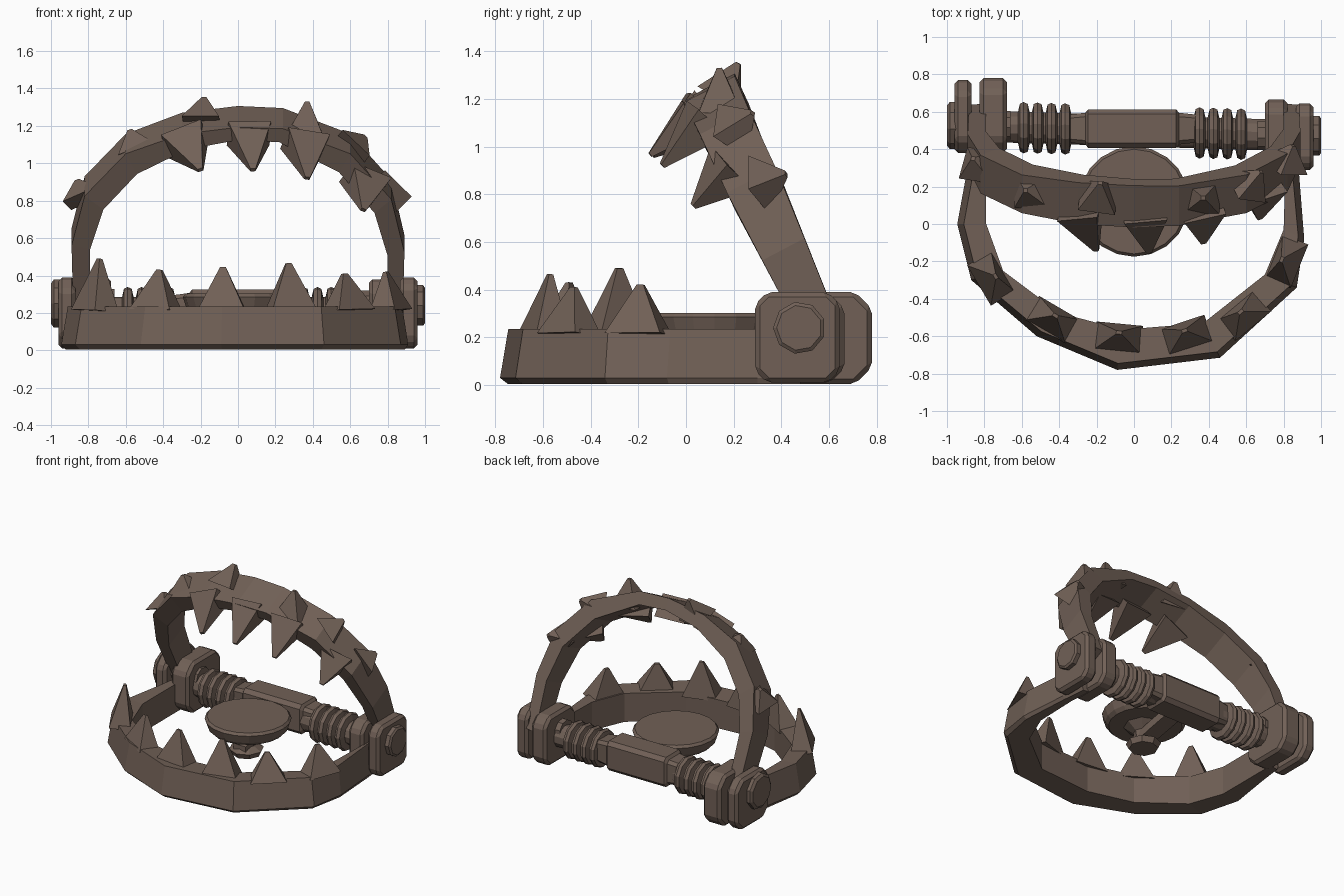
import bpy, bmesh, math
from mathutils import Vector as V

if "Cube" in bpy.data.objects:
    bpy.data.objects.remove(bpy.data.objects["Cube"])

iron = bpy.data.materials.new("rusty brown iron")
iron.diffuse_color = (0.165, 0.118, 0.094, 1)
iron.use_nodes = True
iron.node_tree.nodes["Principled BSDF"].inputs["Base Color"].default_value = iron.diffuse_color


def finish(name, bm, bevel=0.0):
    bmesh.ops.recalc_face_normals(bm, faces=bm.faces[:])
    me = bpy.data.meshes.new(name)
    bm.to_mesh(me)
    bm.free()
    me.materials.append(iron)
    ob = bpy.data.objects.new(name, me)
    bpy.context.scene.collection.objects.link(ob)
    if bevel:
        m = ob.modifiers.new("bevel", 'BEVEL')
        m.width, m.segments, m.limit_method = bevel, 1, 'ANGLE'
    return ob


def loft(name, rings, bevel=0.0):
    """Skin a list of closed cross-sections, capped at both ends."""
    bm = bmesh.new()
    vs = [[bm.verts.new(p) for p in r] for r in rings]
    n = len(vs[0])
    for a, b in zip(vs, vs[1:]):
        for i in range(n):
            bm.faces.new((a[i], a[(i + 1) % n], b[(i + 1) % n], b[i]))
    bm.faces.new(vs[0])
    bm.faces.new(vs[-1])
    return finish(name, bm, bevel)


def lathe_x(name, profile, y, z, sides=10, dy=0.0):
    """Turned part along x; profile is (x, radius)."""
    return loft(name, [[(x, y + dy * x + r * math.cos(2 * math.pi * (i + .5) / sides),
                         z + r * math.sin(2 * math.pi * (i + .5) / sides))
                        for i in range(sides)] for x, r in profile])


def tooth(name, base, tip, along, hw, hd):
    """Four-sided spike with a tiny blunt tip, sunk slightly into the band."""
    base, tip = V(base), V(tip)
    axis = (tip - base).normalized()
    t = V(along)
    t = (t - axis * t.dot(axis)).normalized()
    s = axis.cross(t)
    rings = []
    for c, k in ((base - axis * 0.02, 1), (tip, 0.12)):
        rings.append([c + t * hw * k * i + s * hd * k * j
                      for i, j in ((-1, -1), (1, -1), (1, 1), (-1, 1))])
    loft(name, rings)


# lower jaw: flat-lying band, outer wall leaning inwards
outer = [(-.86, .50), (-.89, .30), (-.945, 0), (-.87, -.30), (-.52, -.60), (-.09, -.78),
         (.46, -.715), (.87, -.34), (.91, -.08), (.88, .30), (.86, .48)]
inner = [(-.79, .50), (-.79, .30), (-.79, 0), (-.70, -.25), (-.40, -.475), (-.06, -.565),
         (.37, -.53), (.70, -.27), (.80, -.03), (.81, .30), (.80, .48)]
rings = []
for o, i in zip(outer, inner):
    o, i = V(o), V(i)
    t = o + (i - o).normalized() * 0.035
    rings.append([(o.x, o.y, .03), (t.x, t.y, .235), (i.x, i.y, .225), (i.x, i.y, .012),
                  (o.x + (i.x - o.x) * .15, o.y + (i.y - o.y) * .15, .005)])
loft("lower_jaw", rings)

# lower jaw teeth: tip x, y, z
for k, (x, y, z) in enumerate([(-.74, -.28, .49), (-.42, -.49, .43), (-.08, -.58, .445),
                               (.27, -.57, .465), (.57, -.47, .41), (.79, -.19, .42)]):
    tangent = (-(y - .05), x * .75, 0)
    out = V((x, y - .05, 0)).normalized() * 0.025
    tooth(f"lower_tooth_{k + 1}", (x + out.x, y + out.y, .23), (x, y, z), tangent, .125, .075)


# upper jaw: arch in a plane leaning forward
def arch(x, h, n):
    return V((x, .57 - .42 * h + .907 * n, .22 + .907 * h + .42 * n))


top = [(-.88, 0, .08), (-.89, .42, .10), (-.82, .72, .115), (-.60, .97, .115), (-.30, 1.09, .125),
       (0, 1.13, .125), (.24, 1.12, .12), (.60, .97, .115), (.82, .70, .115), (.89, .38, .10),
       (.88, 0, .08)]
low = [(-.79, 0), (-.79, .40), (-.72, .64), (-.54, .85), (-.27, 1.0), (0, 1.055),
       (.22, 1.04), (.54, .86), (.73, .62), (.80, .36), (.80, 0)]
loft("upper_jaw", [[arch(x, h, -w), arch(x, h + .01, w), arch(a, b, w), arch(a, b, -w)]
                   for (x, h, w), (a, b) in zip(top, low)])

# inward teeth: base on the arch, then tip
for k, (b, tip) in enumerate([((-.28, 1.03, -.08), (-.20, -.14, .965)),
                              ((.06, 1.06, -.08), (.08, -.15, .965)),
                              ((.36, 1.01, -.08), (.37, -.10, .92)),
                              ((.68, .78, -.07), (.67, .03, .75))]):
    tooth(f"upper_inner_tooth_{k + 1}", arch(*b), tip, (1, 0, -b[0] * 1.1), .115, .085)

# outward teeth
for k, (b, tip) in enumerate([((-.83, .66, .03), (-.86, .35, .91)),
                              ((-.55, .96, .01), (-.58, .18, 1.18)),
                              ((-.19, 1.09, .04), (-.18, .22, 1.35)),
                              ((.36, 1.04, .01), (.37, .14, 1.33)),
                              ((.61, .93, .03), (.68, .28, 1.14)),
                              ((.81, .67, .04), (.85, .42, .885))]):
    tooth(f"upper_outer_tooth_{k + 1}", arch(*b), tip, (1, 0, -b[0] * 1.2), .10, .09)


# hinge plates: chamfered slabs standing across the rod
def plate(name, x0, x1, y0, y1, z0, z1, c=.07):
    prof = [(y0 + c, z0), (y1 - c, z0), (y1, z0 + c), (y1, z1 - c),
            (y1 - c, z1), (y0 + c, z1), (y0, z1 - c), (y0, z0 + c)]
    loft(name, [[(x, y, z) for y, z in prof] for x in (x0, x1)], .02)


plate("right_outer_plate", .865, .96, .29, .645, .01, .39, .05)
plate("right_inner_plate", .70, .82, .30, .665, .01, .38, .06)
plate("left_outer_plate", -.96, -.87, .38, .77, .01, .39)
plate("left_inner_plate", -.825, -.68, .38, .78, .005, .39)

# bolt heads and pivots
lathe_x("right_bolt", [(.66, .08), (.955, .08), (.955, .11), (.99, .11), (1, .095)], .475, .24, 9)
lathe_x("left_bolt", [(-1, .11), (-.985, .13), (-.91, .13), (-.91, .08), (-.66, .08)], .53, .25, 9)

# spring coils on the rod
profile = [(-.72, .085)]
for start in (-.62, .32):
    for k in range(4):
        x = start + k * .074
        profile += [(x, .085), (x + .01, .13), (x + .03, .14), (x + .052, .13), (x + .062, .085)]
profile.append((.74, .085))
lathe_x("spring_rod", profile, .50, .20, 11, -.03)

# central block with tapered necks
cuts = []
for x, s in ((-.34, .075), (-.26, .085), (-.245, .103), (.225, .103), (.24, .085), (.33, .075)):
    cuts.append([(x, .51 + s * a, .215 + s * b * 1.08) for a, b in
                 ((-1, -.75), (-.75, -1), (.75, -1), (1, -.75), (1, .75), (.75, 1), (-.75, 1), (-1, .75))])
loft("central_block", cuts)

# round trigger pan on a small foot
def lathe_z(name, profile, x, y, sides):
    loft(name, [[(x + r * math.cos(2 * math.pi * i / sides), y + r * math.sin(2 * math.pi * i / sides), z)
                 for i in range(sides)] for z, r in profile])


lathe_z("trigger_pan", [(.20, .25), (.225, .275), (.285, .295), (.303, .28)], 0, .12, 20)
lathe_z("pan_foot", [(.03, .10), (.07, .12), (.10, .06), (.15, .07), (.21, .15)], 0, .10, 8)
loft("pan_arm", [[(-w, y, z - .03), (w, y, z - .03), (w, y, z + .03), (-w, y, z + .03)]
                 for y, z, w in ((.02, .09, .05), (.22, .13, .06), (.47, .18, .06))])
